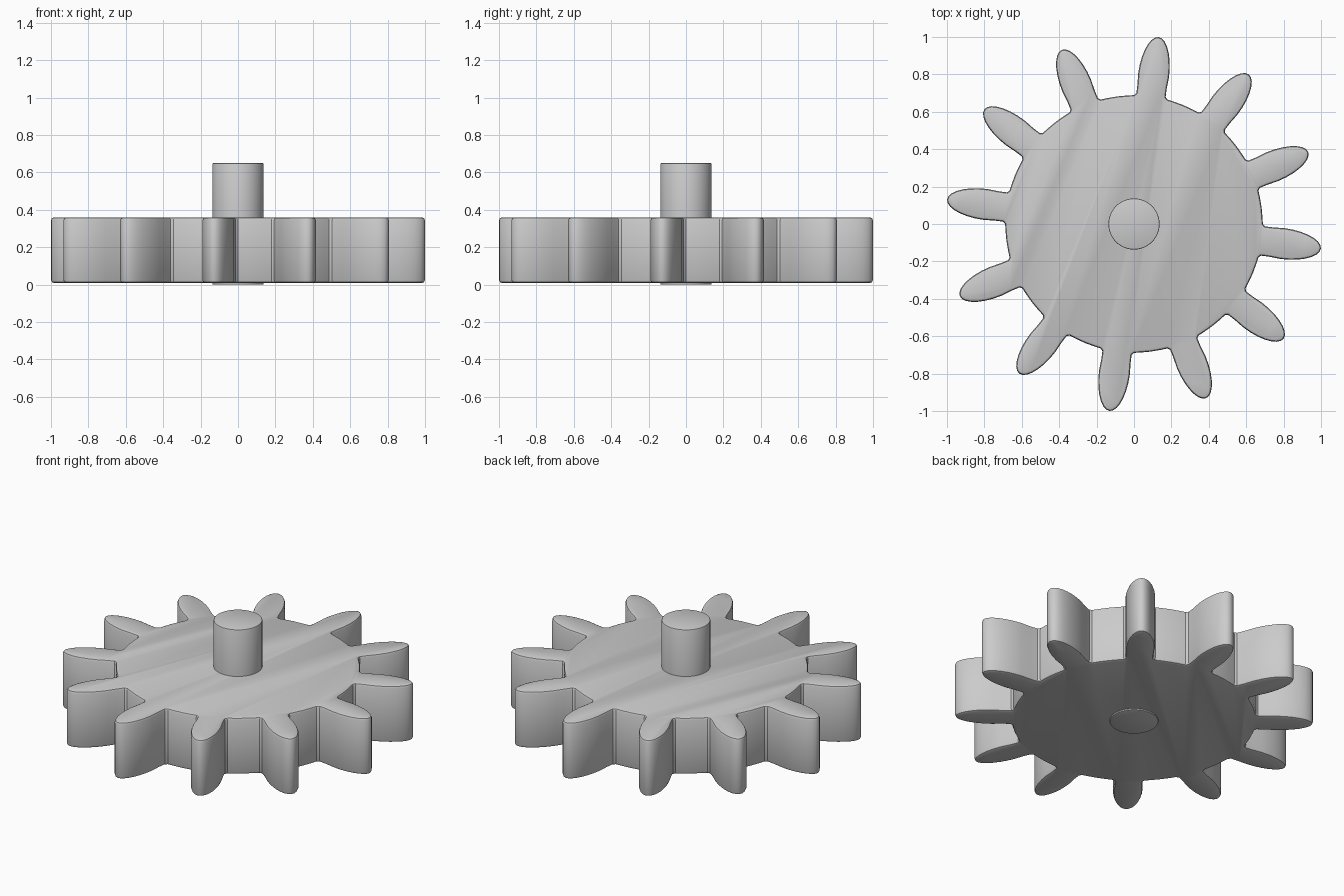
import bpy
import bmesh
from math import sin, cos, pi, radians

TEETH = 12
ROOT = 0.688
FIRST_TOOTH = radians(-7.5)

cube = bpy.data.objects.get("Cube")
if cube:
    bpy.data.objects.remove(cube, do_unlink=True)

# One plain grey for everything
grey = bpy.data.materials.new("plain grey")
grey.use_nodes = True
colour = (0.6, 0.6, 0.6, 1)
grey.diffuse_color = colour
grey.node_tree.nodes["Principled BSDF"].inputs["Base Color"].default_value = colour


def extruded(name, outline, bottom, top, bevel, segments):
    """Extrude a closed outline and round its top and bottom rims."""
    bm = bmesh.new()
    base = bm.faces.new([bm.verts.new((x, y, bottom)) for x, y in outline])
    new = bmesh.ops.extrude_face_region(bm, geom=[base])["geom"]
    verts = [g for g in new if isinstance(g, bmesh.types.BMVert)]
    bmesh.ops.translate(bm, verts=verts, vec=(0, 0, top - bottom))
    bmesh.ops.recalc_face_normals(bm, faces=bm.faces)
    rims = [e for e in bm.edges if abs(e.verts[0].co.z - e.verts[1].co.z) < 1e-5]
    bmesh.ops.bevel(bm, geom=rims, offset=bevel, offset_type='OFFSET',
                    segments=segments, profile=0.5, affect='EDGES')
    mesh = bpy.data.meshes.new(name)
    bm.to_mesh(mesh)
    bm.free()
    mesh.materials.append(grey)
    obj = bpy.data.objects.new(name, mesh)
    bpy.context.collection.objects.link(obj)
    bpy.ops.object.select_all(action='DESELECT')
    obj.select_set(True)
    bpy.context.view_layer.objects.active = obj
    bpy.ops.object.shade_smooth_by_angle(angle=radians(30))
    return obj


# Outline of one tooth pointing along +x: flared foot, waist and elliptical tip
foot = [(0.683, 0.09), (0.695, 0.079), (0.74, 0.079)]
steps = 14
tip = [(0.8 + 0.208 * cos(a), 0.083 * sin(a))
       for a in (-pi / 2 + pi * i / steps for i in range(steps + 1))]
tooth = [(u, -v) for u, v in foot] + tip + foot[::-1]

# Root arc between neighbouring teeth
pitch = 2 * pi / TEETH
gap = [(ROOT * cos(pitch * f), ROOT * sin(pitch * f)) for f in (0.35, 0.5, 0.65)]

gear_outline = []
for k in range(TEETH):
    a = FIRST_TOOTH + k * pitch
    gear_outline += [(x * cos(a) - y * sin(a), x * sin(a) + y * cos(a))
                     for x, y in tooth + gap]
extruded("gear_wheel", gear_outline, 0.008, 0.36, 0.016, 2)

# Axle pin through the centre
circle = [(0.137 * cos(2 * pi * i / 48), 0.137 * sin(2 * pi * i / 48)) for i in range(48)]
extruded("axle_pin", circle, 0, 0.65, 0.006, 2)
